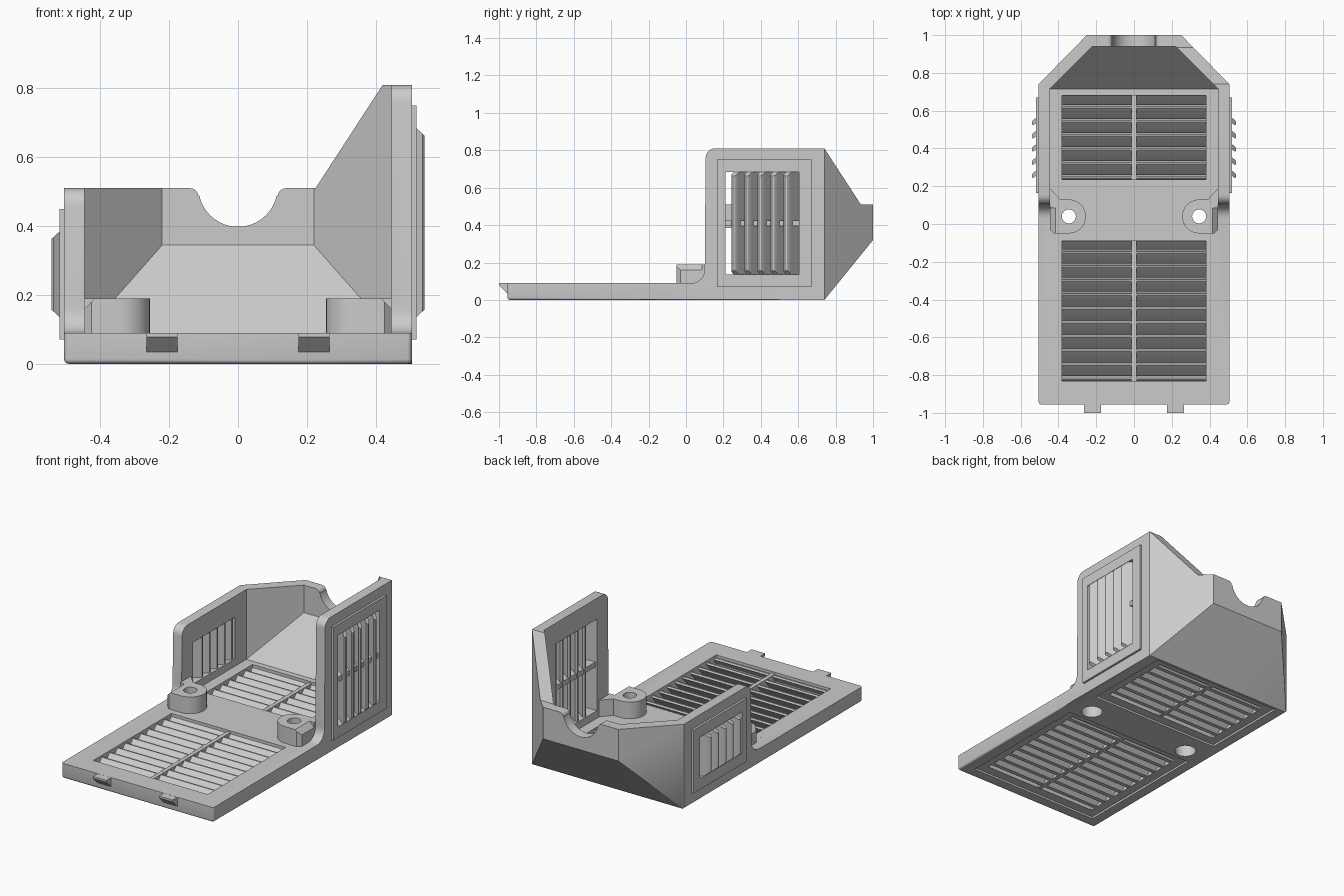
import bpy, bmesh
from math import sin, cos, pi, radians

if "Cube" in bpy.data.objects:
    bpy.data.objects.remove(bpy.data.objects["Cube"])

mat = bpy.data.materials.new("plain_grey")
GREY = (0.6, 0.6, 0.6, 1)
mat.use_nodes = True
mat.diffuse_color = GREY
mat.node_tree.nodes["Principled BSDF"].inputs["Base Color"].default_value = GREY
parts = []


def finish(name, bm):
    bmesh.ops.recalc_face_normals(bm, faces=bm.faces)
    me = bpy.data.meshes.new(name)
    bm.to_mesh(me)
    bm.free()
    me.materials.append(mat)
    ob = bpy.data.objects.new(name, me)
    bpy.context.collection.objects.link(ob)
    parts.append(ob)
    return ob


def prism(name, profile, axis, lo, hi):
    """Extrude a 2D profile along an axis."""
    place = {"x": lambda a, b, t: (t, a, b),
             "y": lambda a, b, t: (a, t, b),
             "z": lambda a, b, t: (a, b, t)}[axis]
    bm = bmesh.new()
    rings = [[bm.verts.new(place(a, b, t)) for a, b in profile] for t in (lo, hi)]
    n = len(profile)
    bm.faces.new(rings[0])
    bm.faces.new(rings[1][::-1])
    for i in range(n):
        j = (i + 1) % n
        bm.faces.new((rings[0][i], rings[0][j], rings[1][j], rings[1][i]))
    return finish(name, bm)


def box(name, x, y, z):
    return prism(name, [(x[0], y[0]), (x[1], y[0]), (x[1], y[1]), (x[0], y[1])], "z", *z)


def arc(cx, cy, r, a0, a1, n=8):
    steps = [radians(a0 + (a1 - a0) * i / n) for i in range(n + 1)]
    return [(cx + r * cos(a), cy + r * sin(a)) for a in steps]


def disc(cx, cy, r):
    return arc(cx, cy, r, 0, 348.75, 31)


def hull(name, pts):
    bm = bmesh.new()
    for p in pts:
        bm.verts.new(p)
    bmesh.ops.convex_hull(bm, input=bm.verts)
    bmesh.ops.dissolve_limit(bm, angle_limit=0.01, verts=bm.verts, edges=bm.edges)
    return finish(name, bm)


def combine(target, other, op):
    mod = target.modifiers.new("join", "BOOLEAN")
    mod.operation, mod.object, mod.solver = op, other, "EXACT"
    deps = bpy.context.evaluated_depsgraph_get()
    me = bpy.data.meshes.new_from_object(target.evaluated_get(deps))
    target.modifiers.clear()
    target.data = me
    parts.remove(other)
    bpy.data.objects.remove(other)


def cut(target, other):
    combine(target, other, "DIFFERENCE")


def add(target, other):
    combine(target, other, "UNION")


# Body: two side profiles, a low right wall and a tall left wall
W = 0.505
def side_profile(top, back):
    return ([(-.955, 0), (.74, 0), (1, .32), (1, .51)] + back
            + arc(.155, top - .05, .05, 90, 180, 6)
            + arc(.03, .16, .07, 0, -90, 6) + [(-.955, .09)])

body = prism("body", side_profile(.51, []), "x", -W, 0)
add(body, prism("tall_half", side_profile(.81, [(.935, .51), (.74, .81)]), "x", 0, W))

# Angled rear corners
for s in (-1, 1):
    cut(body, prism("corner_cutter", [(s * .76, .48), (s * -.005, 1.26), (s * .9, 1.3)],
                    "z", -.1, 1))

# Soften the lower rim and front corners
bm = bmesh.new()
bm.from_mesh(body.data)
def on_rim(e):
    a, b = (v.co for v in e.verts)
    low = abs(a.z) + abs(b.z) < .001
    side = abs(abs(a.x) - W) + abs(abs(b.x) - W) < .001
    front = abs(a.y + .955) + abs(b.y + .955) < .001
    return (low and (side or front)) or (side and front)
bmesh.ops.bevel(bm, geom=[e for e in bm.edges if on_rim(e)], offset=.014,
                segments=3, profile=.5, affect="EDGES")
bm.to_mesh(body.data)
bm.free()

# Inner cavity, open at the front
inner = []
for s in (-1, 1):
    for x, y, z in ((.445, -.1, .0899), (.445, .715, .0899), (.22, .94, .345)):
        inner += [(s * x, y, z), (s * x, y, 1)]
cut(body, hull("cavity_cutter", inner))

# Round cable notch in the rear wall
notch = ([(-.14, .6), (-.14, .51)] + arc(-.14, .485, .025, 70, 10, 4)
         + arc(0, .513, .115, 192, 348, 24)
         + arc(.14, .485, .025, 170, 110, 4) + [(.14, .51), (.14, .6)])
cut(body, prism("notch_cutter", notch, "y", .85, 1.1))

# Screw bosses with arms reaching the walls
for s in (-1, 1):
    outline = arc(.345, .04, .09, 90, 270, 14) + [(.425, -.05), (.446, -.03), (.446, .19), (.39, .13)]
    boss = prism("boss", [(s * x, y) for x, y in outline], "z", .08, .19)
    cut(boss, prism("edge_cutter", [(s * .405, .2), (s * .46, .2), (s * .46, .145)], "y", -.1, .085))
    add(body, boss)
    cut(body, prism("hole_cutter", disc(s * .345, .04, .037), "z", -.1, .3))
    cut(body, prism("recess_cutter", disc(s * .345, .04, .06), "z", -.1, .11))

# Floor vents: shallow recess below, opening, slanted slats, middle bar
PITCH = .074
for name, y0, y1, count in (("rear", .235, .68, 7), ("front", -.83, -.09, 11)):
    cut(body, box("recess_cutter", (-.435, .435), (y0 - .055, y1 + .045), (-.1, .012)))
    cut(body, box("vent_cutter", (-.38, .38), (y0, y1), (-.1, .2)))
    box(name + "_floor_vent_bar", (-.012, .012), (y0 - .01, y1 + .01), (.014, .08))
    for k in range(count):
        y = y1 - .05 - k * PITCH
        section = [(y, .015), (y + .05, .072), (y + .057, .078), (y + .066, .078),
                   (y + .072, .07), (y + .024, .015)]
        if k == count - 1:
            section = [(y0 - .01, .05), (y + .05, .072), (y + .057, .078),
                       (y + .066, .078), (y + .072, .07), (y0 - .01, .02)]
        prism(name + "_floor_slat", section, "x", -.385, .385)

# Side vents: raised frame, opening, upright slanted slats
for name, s, frame_top, z0, z1 in (("right", -1, .45, .135, .385), ("left", 1, .75, .135, .685)):
    add(body, box("vent_frame", sorted((s * .49, s * .518)), (.165, .67), (.07, frame_top)))
    cut(body, box("vent_cutter", sorted((s * .4, s * .6)), (.21, .605), (z0, z1)))
    for k in range(5):
        y = .25 + k * .07
        section = [(.535, y - .008), (.541, y), (.541, y + .01), (.535, y + .02),
                   (.462, y + .075), (.452, y + .065), (.452, y + .055)]
        slat = prism(name + "_side_slat", [(s * x, v) for x, v in section], "z", z0 - .001, z1 + .001)
        for zc, d in ((z0, 1), (z1, -1)):
            cut(slat, prism("end_cutter", [(s * .517, zc - d * .01), (s * .517, zc), (s * .55, zc + d * .03),
                                           (s * .55, zc - d * .01)], "y", 0, .8))
# Cross bar of the tall side vent
box("left_side_vent_bar", (.455, .508), (.205, .61), (.395, .425))

# Front latch tabs
for s in (-1, 1):
    prism("front_tab", [(-.94, .0895), (-1, .0895), (-1, .078), (-.955, .035), (-.94, .035)],
          "x", *sorted((s * .175, s * .265)))

# Smooth curved faces, keep edges sharp
for ob in bpy.context.view_layer.objects:
    ob.select_set(ob in parts)
bpy.context.view_layer.objects.active = body
bpy.ops.object.shade_smooth_by_angle(angle=radians(30))
